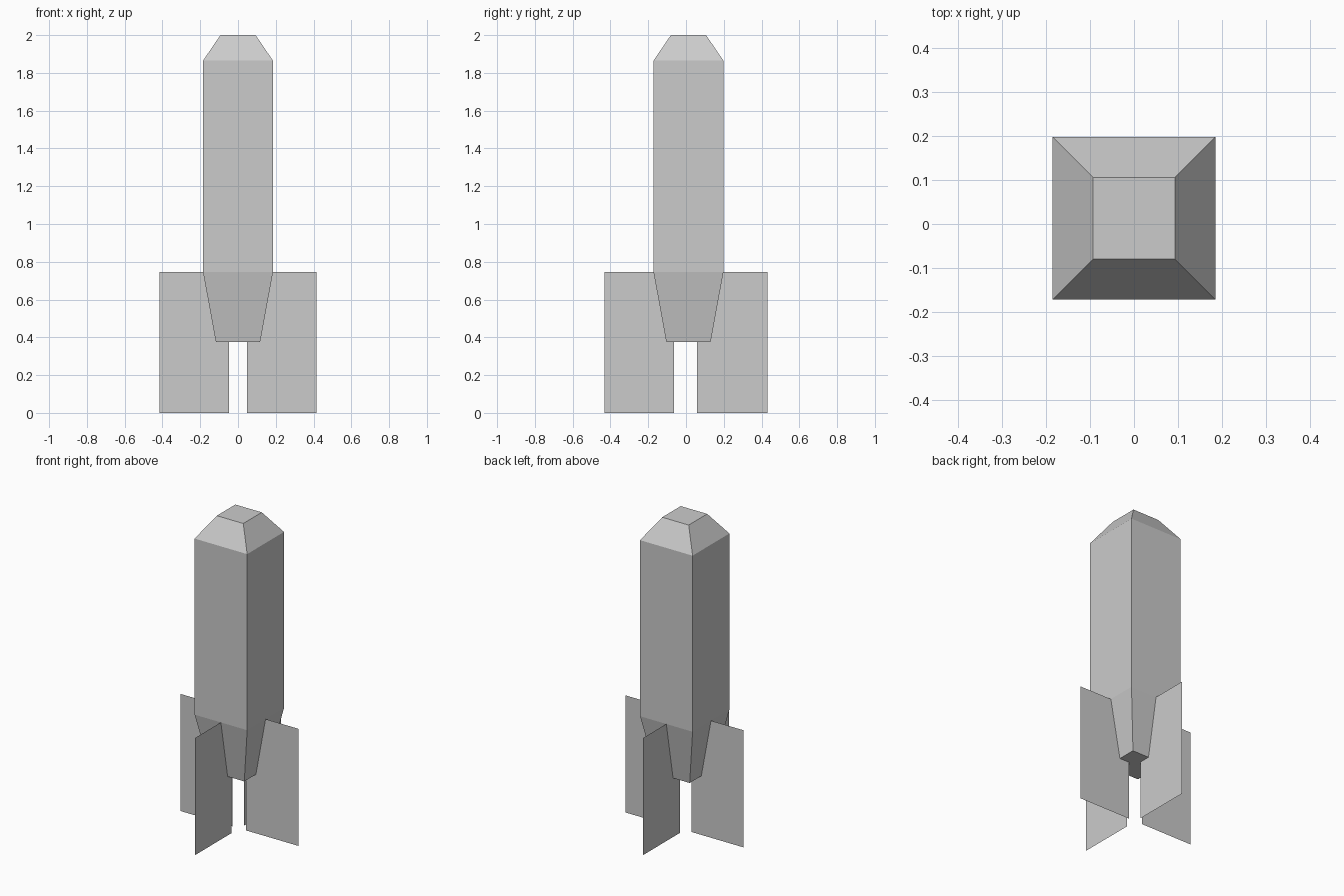
import bpy, bmesh

if "Cube" in bpy.data.objects:
    bpy.data.objects.remove(bpy.data.objects["Cube"])

CY = 0.013  # the body axis sits slightly behind the origin


def finish(bm, name):
    bmesh.ops.recalc_face_normals(bm, faces=bm.faces)
    mesh = bpy.data.meshes.new(name)
    bm.to_mesh(mesh)
    bm.free()
    obj = bpy.data.objects.new(name, mesh)
    bpy.context.collection.objects.link(obj)
    return obj


def square_loft(name, sections):
    """Join square cross-sections (half width, height) and cap both ends."""
    bm = bmesh.new()
    rings = [[bm.verts.new((sx * h, CY + sy * h, z))
              for sx, sy in ((-1, -1), (1, -1), (1, 1), (-1, 1))]
             for h, z in sections]
    for low, high in zip(rings, rings[1:]):
        for i in range(4):
            j = (i + 1) % 4
            bm.faces.new((low[i], low[j], high[j], high[i]))
    bm.faces.new(rings[0][::-1])
    bm.faces.new(rings[-1])
    return finish(bm, name)


def fin(name, inner, outer):
    """Flat upright rectangle between two ground points."""
    bm = bmesh.new()
    corners = [(*inner, 0), (*outer, 0), (*outer, 0.745), (*inner, 0.745)]
    bm.faces.new([bm.verts.new(c) for c in corners])
    return finish(bm, name)


# Tapered tail, straight body and blunt nose in one closed shell
square_loft("rocket_body", [(0.117, 0.375), (0.185, 0.745),
                            (0.185, 1.865), (0.093, 2.0)])

# Four paper-thin fins in a cross
for side, s in (("left", -1), ("right", 1)):
    fin(f"{side}_fin", (s * 0.048, CY), (s * 0.415, CY))
fin("front_fin", (0, -0.063), (0, -0.431))
fin("back_fin", (0, 0.058), (0, 0.431))
